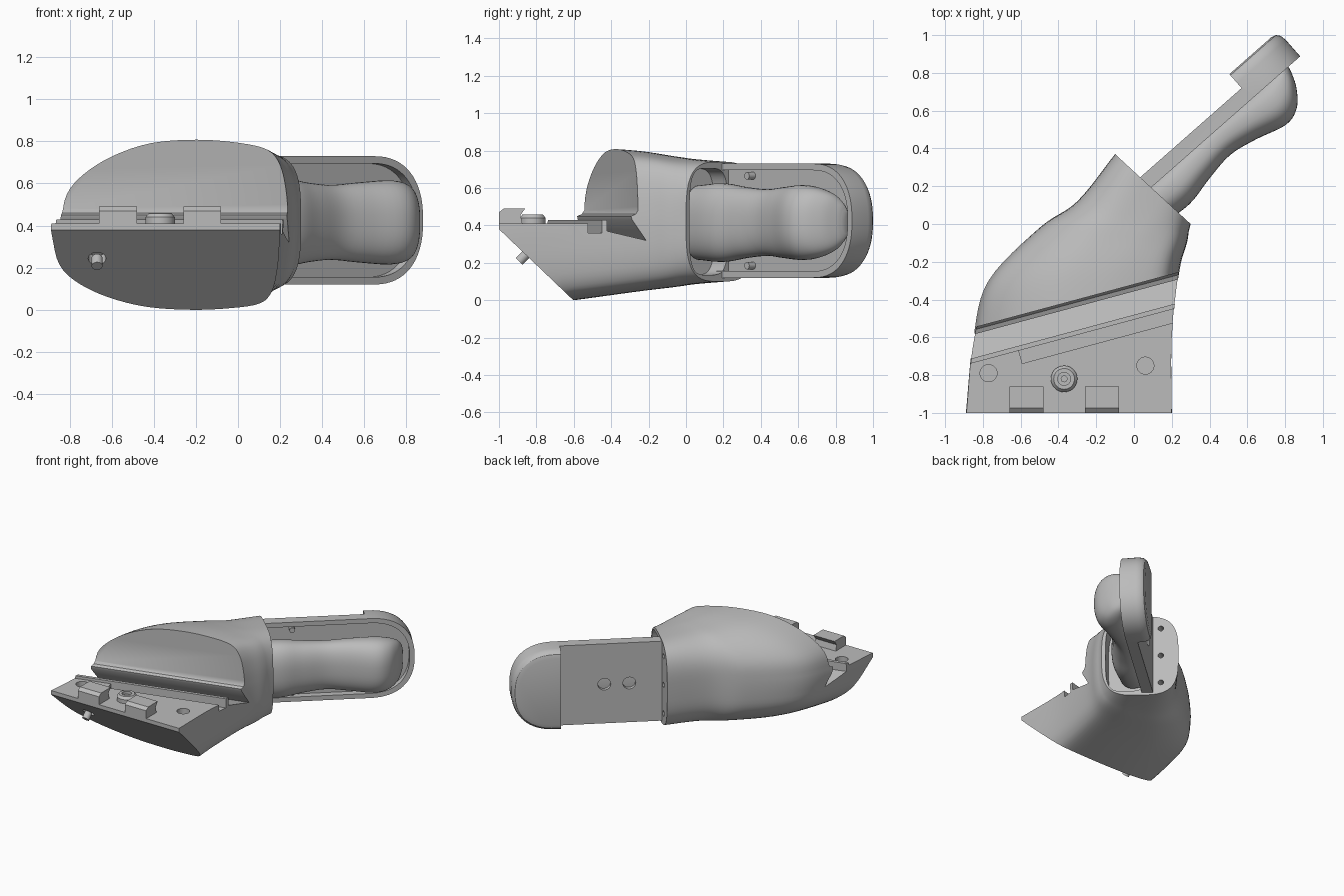
import bpy, bmesh
from math import pi, cos, sin, radians
from mathutils import Matrix, Vector

if "Cube" in bpy.data.objects:
    bpy.data.objects.remove(bpy.data.objects["Cube"])

grey = bpy.data.materials.new("plain grey")
grey.use_nodes = True
grey.diffuse_color = (0.5, 0.5, 0.5, 1)
grey.node_tree.nodes["Principled BSDF"].inputs["Base Color"].default_value = (0.5, 0.5, 0.5, 1)


def frame(a, b, origin=(0, 0, 0)):
    """Matrix whose local x, y, z are a, b and a cross b."""
    a, b = Vector(a).normalized(), Vector(b).normalized()
    m = Matrix((a, b, a.cross(b))).transposed().to_4x4()
    m.translation = origin
    return m


UP = (0, 0, 1)
STRAP = frame((0.75, 0.66, 0), UP)                  # along, up, outwards
WALL = frame((0.26, -0.966, 0), UP, (0, -0.32, 0))  # forwards, up, sideways
SIDE = frame((0, 1, 0), UP)                         # y, z, x
FLAT = Matrix.Identity(4)


def spline(rows, steps):
    """Smooth interpolation through a list of tuples."""
    rows = [Vector(r) for r in rows]
    ext = [rows[0] * 2 - rows[1]] + rows + [rows[-1] * 2 - rows[-2]]
    out = []
    for p, q, r, s in zip(ext, ext[1:], ext[2:], ext[3:]):
        for k in range(steps):
            t = k / steps
            out.append(0.5 * (2 * q + (r - p) * t + (2 * p - 5 * q + 4 * r - s) * t ** 2
                              + (3 * q - p - 3 * r + s) * t ** 3))
    return out + [rows[-1]]


def power(v, e):
    return (1 if v >= 0 else -1) * abs(v) ** e


def oval(cx, cy, rx, ry, e=2.0, n=48):
    return [(cx + rx * power(cos(2 * pi * i / n), 2 / e),
             cy + ry * power(sin(2 * pi * i / n), 2 / e)) for i in range(n)]


def loft(name, rings, matrix=FLAT):
    bm = bmesh.new()
    loops = [[bm.verts.new(matrix @ Vector(p)) for p in ring] for ring in rings]
    n = len(loops[0])
    for a, b in zip(loops, loops[1:]):
        for i in range(n):
            j = (i + 1) % n
            bm.faces.new((a[i], a[j], b[j], b[i]))
    bm.faces.new(loops[0])
    bm.faces.new(loops[-1])
    bmesh.ops.recalc_face_normals(bm, faces=bm.faces)
    mesh = bpy.data.meshes.new(name)
    bm.to_mesh(mesh)
    bm.free()
    ob = bpy.data.objects.new(name, mesh)
    bpy.context.collection.objects.link(ob)
    mesh.materials.append(grey)
    return ob


def prism(name, pts, matrix, lo, hi):
    return loft(name, [[(x, y, h) for x, y in pts] for h in (lo, hi)], matrix)


def cut(ob, cutter):
    cutter.hide_render = True
    mod = ob.modifiers.new("cut", "BOOLEAN")
    mod.operation, mod.solver, mod.object = "DIFFERENCE", "EXACT", cutter
    bpy.context.view_layer.objects.active = ob
    bpy.ops.object.modifier_apply(modifier=mod.name)
    bpy.data.objects.remove(cutter)


def smooth(ob, angle=32):
    bpy.ops.object.select_all(action="DESELECT")
    ob.select_set(True)
    bpy.context.view_layer.objects.active = ob
    bpy.ops.object.shade_smooth_by_angle(angle=radians(angle))


# Body shell: front cross-section blending into a rounded box at the back end
half = spline([(-1, 0), (-.95, .33), (-.8, .57), (-.54, .79), (-.2, .95), (.2, 1),
               (.56, .97), (.82, .89), (.93, .7), (.98, .38), (1, 0)], 4)
stations = spline([  # left x, left y, right x, right y, bottom, top, blend
    (-.89, -1, .2, -1, -.05, .83, 0),
    (-.85, -.6, .2, -.6, 0, .82, 0),
    (-.77, -.3, .24, -.25, .045, .8, .1),
    (-.5, -.02, .28, -.1, .07, .77, .4),
    (-.3, .12, .29, -.04, .085, .755, .7),
    (-.1, .37, .3, 0, .1, .74, 1)], 6)
rings = []
for lx, ly, rx, ry, bottom, top, blend in stations:
    upper, lower = [], []
    for i, (u, v) in enumerate(half):
        a = pi * i / (len(half) - 1)
        su, sv = -power(cos(a), .6), power(max(sin(a), 0), .6)
        for side, row in ((1, upper), (-1, lower)):
            pv = max(v, 0) if side > 0 else max(v, 0) ** .75
            k = (u + (su - u) * blend + 1) / 2
            z = side * (pv + (sv - pv) * blend)
            row.append((lx + (rx - lx) * k, ly + (ry - ly) * k,
                        (top + bottom) / 2 + z * (top - bottom) / 2))
    rings.append(upper + lower[-2:0:-1])
body = loft("body_shell", rings)

# Sloping underside at the front
cut(body, prism("chin_cutter", [(-1, .38), (-.55, -.05), (-.55, -.5), (-2, -.5), (-2, .38)],
                SIDE, -2, 2))
# Deck, ledge, undercut groove and upright wall in one profile
cut(body, prism("deck_cutter", [(0, 1.2), (0, .48), (.012, .46), (.035, .45), (.03, .43),
                                (-.04, .32), (.155, .37), (.155, .43), (.18, .43),
                                (.18, .41), (1.5, .41), (1.5, 1.2)], WALL, -2, 2))
# Narrow slot in the deck, open at the left side
cut(body, prism("slot_cutter", [(.18, .36), (.25, .36), (.25, .5), (.18, .5)], WALL, -.6, .68))
# Round holes in the deck
for x, y in ((-.77, -.79), (.06, -.75)):
    cut(body, prism("hole_cutter", oval(x, y, .045, .045), FLAT, .36, .6))
# Hole in the sloping underside
CHIN = frame((1, 0, 0), (0, .7, -.7), (-.67, -.85, .25))
cut(body, prism("chin_hole_cutter", oval(0, 0, .042, .042), CHIN, -.05, .05))
# Hollow at the back end that receives the pad
hollow = oval(.02, .42, .15, .285, 4)
cut(body, loft("hollow_cutter", [[(d, z, n) for n, z in hollow] for d in (.08, .5)], STRAP))
# Small holes in the back end face
for z in (.2, .42, .64):
    ring = oval(-.22, z, .02, .02, n=20)
    cut(body, loft("end_hole_cutter", [[(d, v, n) for n, v in ring] for d in (.1, .4)], STRAP))
smooth(body)

# Pin inside the underside hole
smooth(prism("chin_pin", oval(0, 0, .026, .026, n=32), CHIN, -.06, -.005))

# Hinge tabs on the front edge of the deck
for name, x in (("right_hinge_tab", -.66), ("left_hinge_tab", -.26)):
    prism(name, [(-1, .39), (-1, .47), (-.975, .49), (-.86, .49), (-.885, .455), (-.87, .39)],
          SIDE, x, x + .18)

# Round button with a stepped hole
button = loft("deck_button", [[(x, y, z) for x, y in oval(-.37, -.82, r, r)]
                              for r, z in ((.07, .39), (.07, .44), (.055, .458))])
cut(button, prism("button_cutter", oval(-.37, -.82, .034, .034), FLAT, .43, .6))
smooth(button)
smooth(prism("button_pin", oval(-.37, -.82, .018, .018, n=24), FLAT, .42, .445))


# Strap tray: long plate with a round thick tip
def tray_outline(inset, n=32):
    tip = [(.93 + (.317 - inset) * power(cos(a), .85), .425 + (.305 - inset) * power(sin(a), .85))
           for a in (pi * (i / n - .5) for i in range(n + 1))]
    return tip + [(.15, tip[-1][1]), (.15, tip[0][1])]


tray = loft("strap_tray", [[(d, z, n) for d, z in tray_outline(i)] for i, n in
                           ((.05, -.262), (.022, -.254), (.006, -.235), (0, -.2), (0, -.085))], STRAP)
cut(tray, prism("panel_cutter", [(0, -1), (.903, -1), (.903, 2), (0, 2)], STRAP, -.5, -.164))
cut(tray, prism("recess_cutter", tray_outline(.035), STRAP, -.135, .2))
for d in (.415, .59):
    cut(tray, prism("panel_hole_cutter", oval(d, .42, .045, .045), STRAP, -.3, 0))
smooth(tray)

# Small posts inside the tray
for name, z in (("upper_post", .665), ("lower_post", .185)):
    smooth(prism(name, oval(.39, z, .02, .02, n=20), STRAP, -.15, -.09))

# Soft pad resting in the tray
rings = []
for d, front, height in spline([(.1, .1, .2), (.29, .115, .21), (.45, .085, .19), (.62, .062, .178),
                                (.78, .09, .19), (.95, .137, .2), (1.05, .11, .185),
                                (1.12, .03, .15), (1.155, -.05, .1), (1.165, -.09, .06)], 5):
    back = -.137
    rings.append([(d, z, n) for n, z in oval((front + back) / 2, .415, (front - back) / 2, height, 2.4)])
smooth(loft("pad", rings, STRAP), 50)
